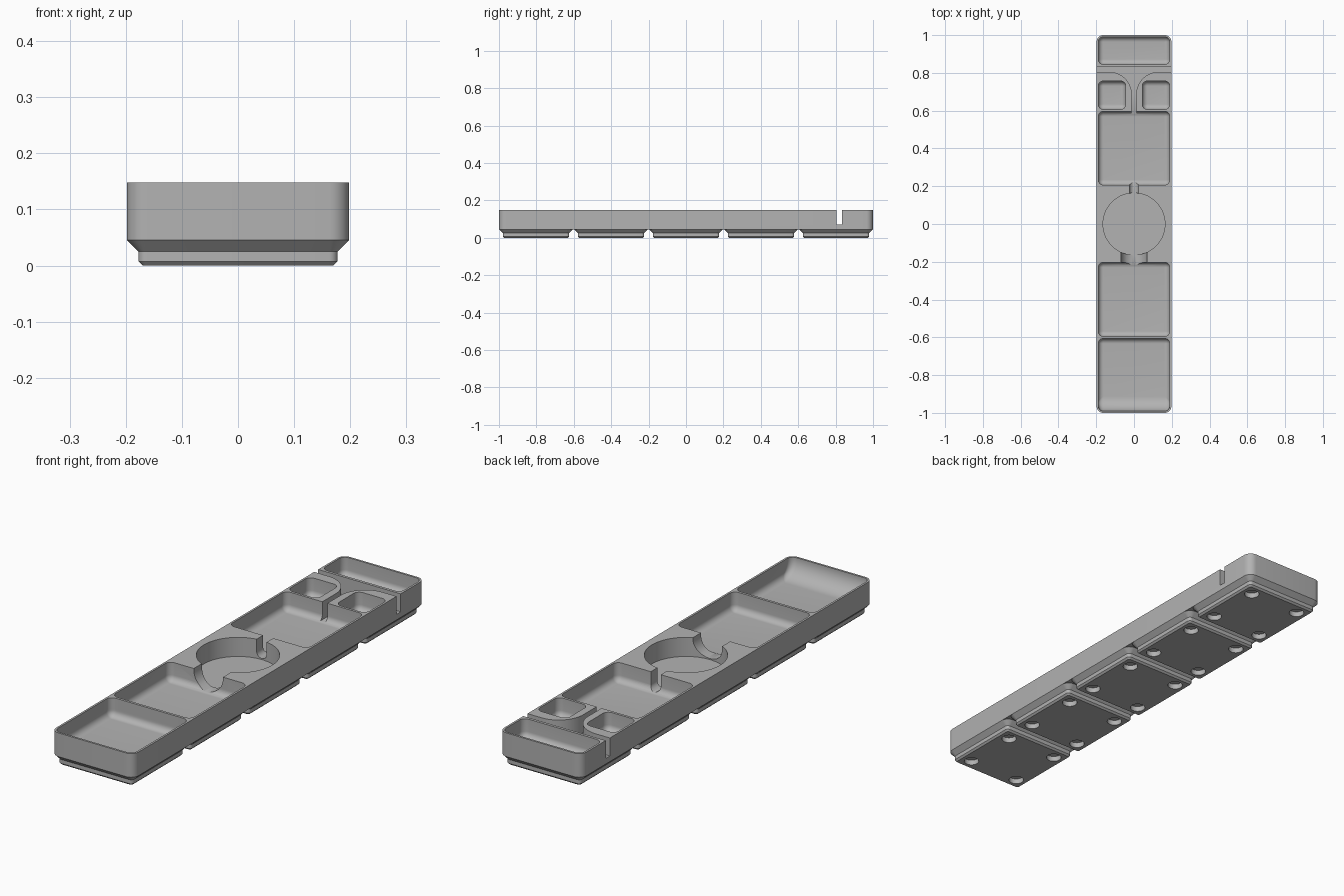
import bpy, bmesh
from math import sin, cos, pi, sqrt

cube = bpy.data.objects.get("Cube")
if cube:
    bpy.data.objects.remove(cube, do_unlink=True)

grey = bpy.data.materials.new("plain grey")
grey.use_nodes = True
grey.diffuse_color = (0.45, 0.45, 0.45, 1)
grey.node_tree.nodes["Principled BSDF"].inputs["Base Color"].default_value = grey.diffuse_color

TOP, BASE, FLOOR = 0.148, 0.0454, 0.067
ABOVE = 0.2          # cutters end above the tray
PITCH, HALF = 0.401, 0.198
FILLET = 0.027


def rounded(x0, x1, y0, y1, r, z, steps=8):
    """Rounded rectangle ring at height z."""
    r = max(r, 0.001)
    corners = [(x1 - r, y1 - r), (x0 + r, y1 - r), (x0 + r, y0 + r), (x1 - r, y0 + r)]
    return [(cx + r * cos((q + i / steps) * pi / 2), cy + r * sin((q + i / steps) * pi / 2), z)
            for q, (cx, cy) in enumerate(corners) for i in range(steps + 1)]


def loft(name, rings):
    """Closed solid through rings of equal length."""
    bm = bmesh.new()
    loops = [[bm.verts.new(p) for p in ring] for ring in rings]
    n = len(loops[0])
    for low, high in zip(loops, loops[1:]):
        for i in range(n):
            j = (i + 1) % n
            bm.faces.new((low[i], low[j], high[j], high[i]))
    bm.faces.new(loops[0][::-1])
    bm.faces.new(loops[-1])
    bmesh.ops.recalc_face_normals(bm, faces=bm.faces)
    mesh = bpy.data.meshes.new(name)
    bm.to_mesh(mesh)
    bm.free()
    mesh.materials.append(grey)
    ob = bpy.data.objects.new(name, mesh)
    bpy.context.collection.objects.link(ob)
    return ob


def disc(x, y, r, z, n=64):
    return [(x + r * cos(2 * pi * i / n), y + r * sin(2 * pi * i / n), z) for i in range(n)]


def activate(ob):
    bpy.ops.object.select_all(action='DESELECT')
    ob.select_set(True)
    bpy.context.view_layer.objects.active = ob


def cut(ob, cutter):
    """Subtract the cutter, then delete it."""
    cutter.hide_render = True
    mod = ob.modifiers.new("cut", 'BOOLEAN')
    mod.operation, mod.solver, mod.object = 'DIFFERENCE', 'EXACT', cutter
    activate(ob)
    bpy.ops.object.modifier_apply(modifier=mod.name)
    bpy.data.objects.remove(cutter, do_unlink=True)


def finish(ob):
    activate(ob)
    bpy.ops.object.shade_smooth_by_angle(angle=pi / 6)


def inset(r, h):
    """Inward distance of a floor fillet of radius r at height h."""
    return r - sqrt(max(0, r * r - (r - h) ** 2)) if h < r else 0


def compartment(x0, x1, y0, y1, scoop=FILLET):
    """Pocket cutter with a filleted floor and optional front scoop."""
    heights = [FILLET * (1 - cos(i * pi / 16)) for i in range(9)]
    if scoop > FILLET:
        heights += [FILLET + (scoop - FILLET) * i / 8 for i in range(1, 9)]
    heights.append(ABOVE - FLOOR)
    rings = []
    for h in heights:
        d = inset(FILLET, h)
        rings.append(rounded(x0 + d, x1 - d, y0 + inset(scoop, h), y1 - d,
                             FILLET - d, FLOOR + h))
    return loft("pocket_cutter", rings)


def notch(r, bottom, y0, y1):
    """Round-bottomed notch cutter running along y."""
    arc = [(r * cos(pi + pi * i / 24), bottom + r + r * sin(pi + pi * i / 24)) for i in range(25)]
    profile = [(-r, ABOVE + r)] + arc + [(r, ABOVE + r)]
    return loft("notch_cutter", [[(x, y, z) for x, z in profile] for y in (y0, y1)])


# Tray body
tray = loft("tray_body", [rounded(-HALF, HALF, -1, 1, 0.036, z) for z in (BASE, TOP)])

# Storage compartments
WALL = 0.189
cut(tray, compartment(-WALL, WALL, -0.991, -0.606, scoop=0.078))
cut(tray, compartment(-WALL, WALL, -0.595, -0.203))
cut(tray, compartment(-WALL, WALL, 0.207, 0.596))
cut(tray, compartment(-WALL, WALL, 0.845, 0.991))
cut(tray, compartment(-WALL, -0.044, 0.607, 0.757))
cut(tray, compartment(0.044, WALL, 0.607, 0.757))

# Round recess with a finger notch at each end
cut(tray, loft("recess_cutter", [disc(0, 0, 0.164, z, 96) for z in (FLOOR - 0.002, ABOVE)]))
cut(tray, notch(0.07, 0.07, -0.24, -0.1))
cut(tray, notch(0.024, 0.07, 0.12, 0.25))

# Cross slot flaring into a narrow stem
R, STEM, SLOT = 0.118, 0.012, 0.805
side = [(0.3, 0.833), (0.3, SLOT)]
side += [(STEM + R - R * sin(a), SLOT - R + R * cos(a)) for a in [i * pi / 32 for i in range(17)]]
side += [(STEM, 0.56)]
outline = side + [(-x, y) for x, y in reversed(side)]
cut(tray, loft("slot_cutter", [[(x, y, z) for x, y in outline] for z in (0.07, ABOVE)]))
finish(tray)

# Five stepped feet with four magnet holes each
FOOT = [(0.170, 0.0076, 0), (0.1776, 0.0153, 0.0076),
        (0.1776, 0.0153, 0.0248), (HALF, 0.036, BASE)]
for k in range(5):
    cy = (k - 2) * PITCH
    foot = loft("foot_%d" % (k + 1),
                [rounded(-w, w, cy - w, cy + w, r, z) for w, r, z in FOOT])
    for sx in (-1, 1):
        for sy in (-1, 1):
            cut(foot, loft("magnet_hole_cutter",
                           [disc(sx * 0.124, cy + sy * 0.124, 0.031, z, 32) for z in (-0.02, 0.023)]))
    finish(foot)
